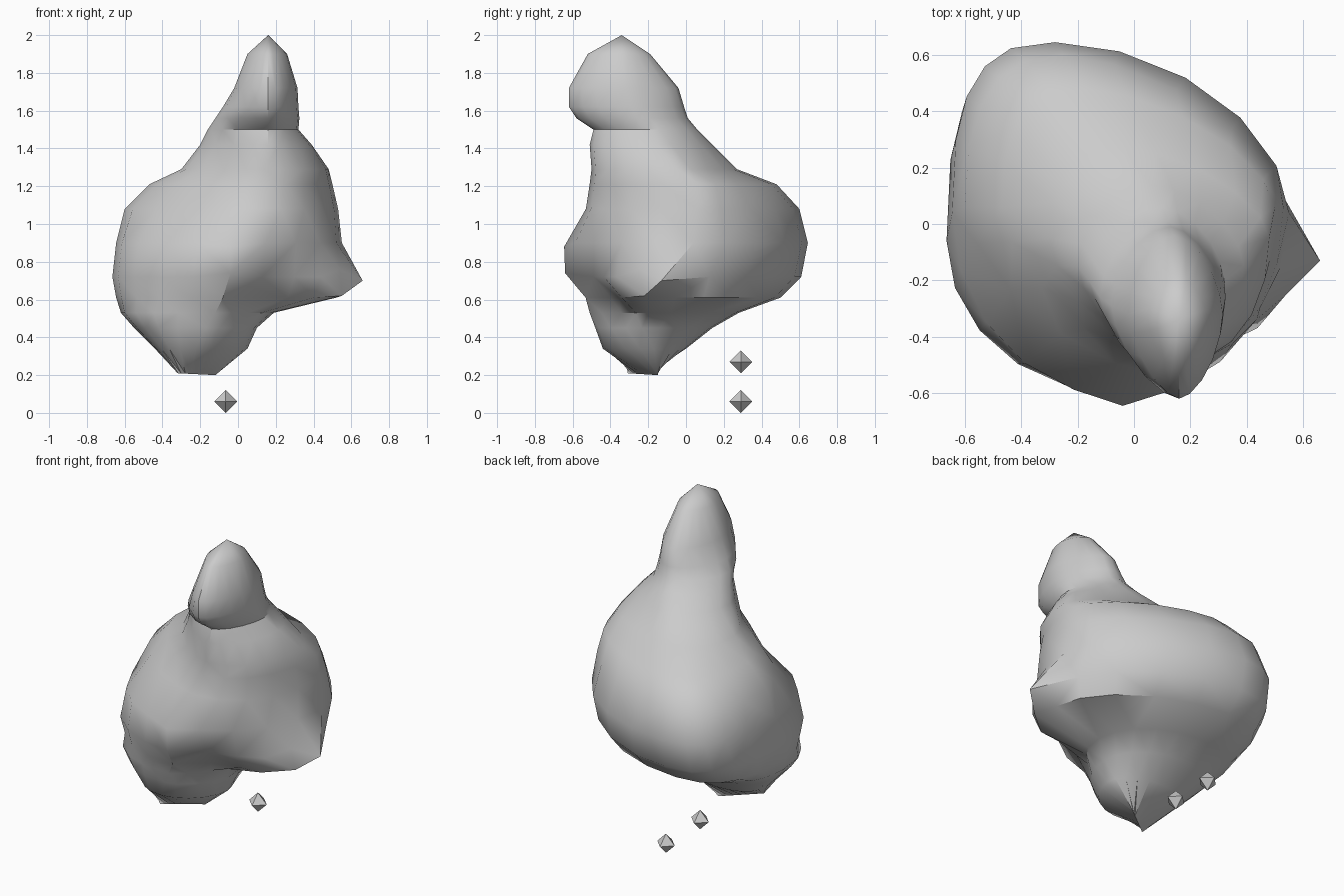
import bpy
import bmesh
import math
from mathutils import Vector

cube = bpy.data.objects.get("Cube")
if cube:
    bpy.data.objects.remove(cube, do_unlink=True)

# One plain grey for everything
grey = bpy.data.materials.new("plain_grey")
grey.use_nodes = True
grey.diffuse_color = (0.6, 0.6, 0.6, 1)
grey.node_tree.nodes["Principled BSDF"].inputs["Base Color"].default_value = grey.diffuse_color


def finish(bm, name):
    """Turn a bmesh into a named, coloured object."""
    bmesh.ops.recalc_face_normals(bm, faces=bm.faces)
    mesh = bpy.data.meshes.new(name)
    bm.to_mesh(mesh)
    bm.free()
    mesh.materials.append(grey)
    obj = bpy.data.objects.new(name, mesh)
    bpy.context.collection.objects.link(obj)
    return obj


# Body sections: height, right, left, front, back, front crest x, back crest x, side crest y
SECTIONS = [
    (.34, -.44, .05, -.44, 0, -.22, -.2, -.17),
    (.45, -.55, .1, -.48, .14, -.17, -.22, -.14),
    (.53, -.62, .19, -.51, .28, -.12, -.25, -.08),
    (.61, -.645, .52, -.55, .5, -.08, -.28, -.06),
    (.72, -.665, .56, -.6, .61, -.05, -.28, -.06),
    (.9, -.645, .55, -.62, .645, -.02, -.28, .04),
    (1.08, -.6, .53, -.53, .6, .08, -.25, .06),
    (1.21, -.47, .5, -.51, .48, .12, -.18, .06),
    (1.29, -.3, .48, -.5, .27, .14, -.04, -.05),
    (1.42, -.2, .39, -.51, .14, .16, .06, -.15),
    (1.5, -.16, .32, -.49, .06, .16, .1, -.2),
    (1.56, -.12, .325, -.58, 0.01, .16, .12, -.26),
    (1.62, -.08, .32, -.62, -.01, .16, .13, -.29),
    (1.72, -.02, .315, -.62, -.04, .16, .14, -.32),
    (1.9, .05, .26, -.52, -.19, .16, .16, -.34),
]
# Roundness of each quarter up to a height: back left, back right, front right, front left
ROUNDNESS = [
    (.6, 1, .8, .8, 1.1),
    (1, 1.1, .72, 1, 1.05),
    (1.35, 1.25, .8, 1.3, .95),
    (2, 1.2, 1.1, 1.3, 1.2),
]
STEPS = 20


def section_point(section, i):
    """Point on a rounded outline whose four quarters differ in fullness."""
    z, right, left, front, back, front_x, back_x, side_y = section
    angle = math.tau * (i % STEPS) / STEPS
    c, s = math.cos(angle), math.sin(angle)
    quarters = next(row[1:] for row in ROUNDNESS if z < row[0])
    power = quarters[(4 * i // STEPS) % 4]
    crest = back_x if s > 0 else front_x
    reach_x = (left if c > 0 else right) - crest
    reach_y = (back if s > 0 else front) - side_y
    return Vector((crest + reach_x * abs(c) ** power,
                   side_y + reach_y * abs(s) ** power, z))


# Body lofted from a short slanted keel up to a pointed crown
bm = bmesh.new()
keel_right, keel_left = Vector((-.32, -.31, .21)), Vector((-.12, -.15, .2))
keel = [keel_right.lerp(keel_left, (1 + math.cos(math.tau * i / STEPS)) / 2)
        for i in range(STEPS)]
outlines = [keel] + [[section_point(s, i) for i in range(STEPS)] for s in SECTIONS]
rings = [[bm.verts.new(p) for p in outline] for outline in outlines]
for low, high in zip(rings, rings[1:]):
    for i in range(STEPS):
        j = (i + 1) % STEPS
        bm.faces.new((low[i], low[j], high[j], high[i]))
crown = bm.verts.new((.16, -.34, 2))
for i in range(STEPS):
    bm.faces.new((rings[-1][i], rings[-1][(i + 1) % STEPS], crown))
bmesh.ops.remove_doubles(bm, verts=bm.verts, dist=.0005)

# Hollow under the front, beside the ridge
hollow = Vector((.15, -.48, .62))
for v in bm.verts:
    depth = 1 - (v.co - hollow).length / .27
    if depth > 0:
        v.co.y += .17 * depth

# Pull single points out into the blunt side spike and the front ridge
for target in ((.66, -.13, .7), (.55, -.22, .62), (.54, -.25, .76),
               (-.04, -.645, .88), (-.04, -.64, .74)):
    goal = Vector(target)
    nearest = min(bm.verts, key=lambda v: (v.co - goal).length)
    nearest.co = goal
bmesh.ops.triangulate(bm, faces=bm.faces)
body = finish(bm, "body")
bpy.ops.object.select_all(action="DESELECT")
body.select_set(True)
bpy.context.view_layer.objects.active = body
bpy.ops.object.shade_smooth_by_angle(angle=math.radians(38))

# Two small floating octahedra
for name, centre in (("lower_gem", (-.065, .29, .06)), ("upper_gem", (-.3, .29, .27))):
    bm = bmesh.new()
    for axis in range(3):
        for sign in (-1, 1):
            tip = Vector(centre)
            tip[axis] += sign * .06
            bm.verts.new(tip)
    bmesh.ops.convex_hull(bm, input=bm.verts)
    finish(bm, name)
